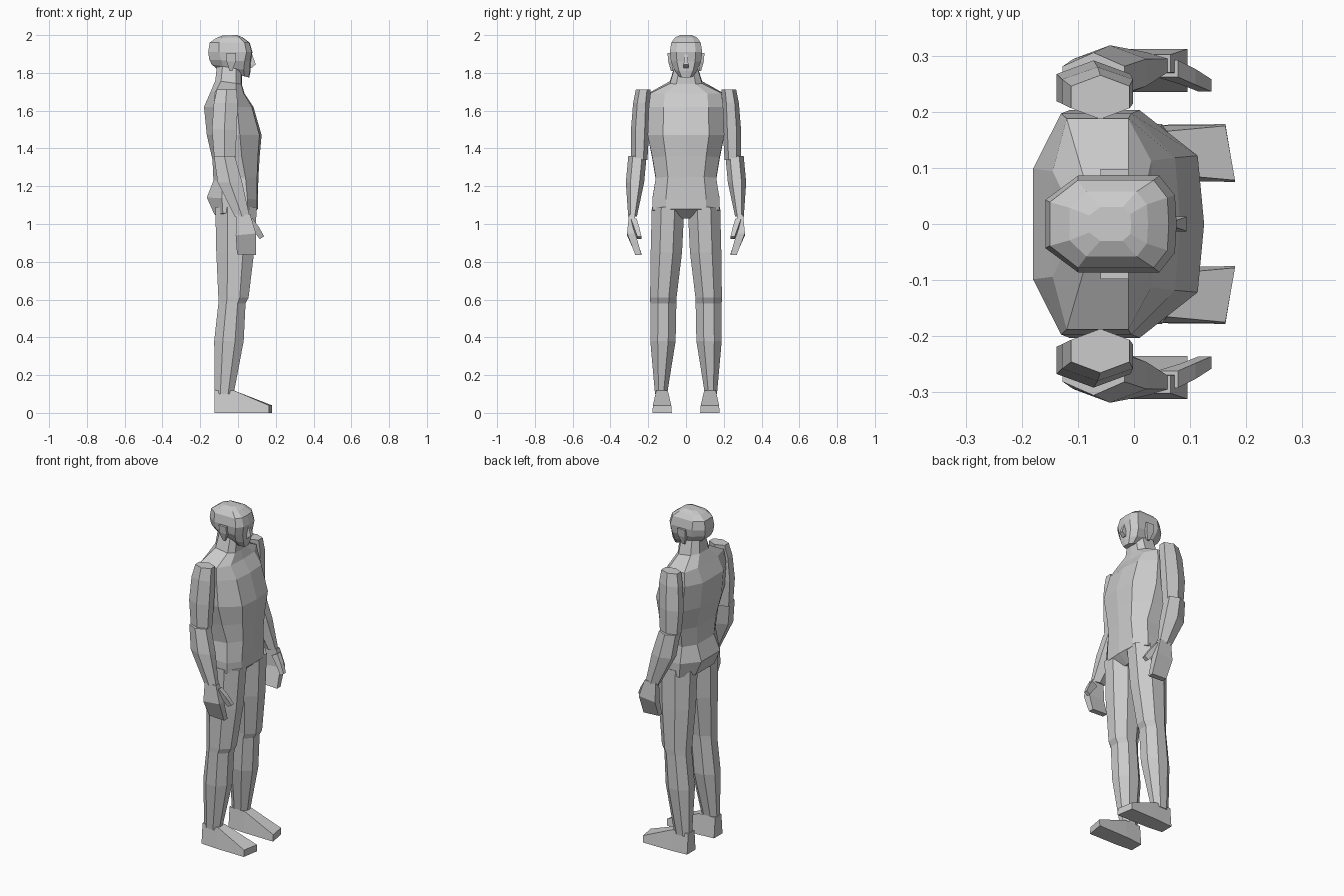
import bpy, bmesh, math


def loft(name, rings, mirror=False):
    """Skin equal-length rings of 3D points, cap both ends."""
    bm = bmesh.new()
    rows = [[bm.verts.new(p) for p in r] for r in rings]
    n = len(rows[0])
    for a, b in zip(rows, rows[1:]):
        for i in range(n):
            j = (i + 1) % n
            bm.faces.new((a[i], a[j], b[j], b[i]))
    bm.faces.new(rows[0])
    bm.faces.new(rows[-1])
    bmesh.ops.recalc_face_normals(bm, faces=bm.faces)
    mesh = bpy.data.meshes.new(name)
    bm.to_mesh(mesh)
    bm.free()
    ob = bpy.data.objects.new(name, mesh)
    bpy.context.collection.objects.link(ob)
    if mirror:
        m = ob.modifiers.new("Mirror", 'MIRROR')
        m.use_axis = (False, True, False)
        m.use_mirror_merge = False
    return ob


def body_ring(zf, zb, xf, xb, sf, sb, w):
    """Nine-sided symmetric section: pointed front, flat sides and back."""
    zat = lambda x: zb + (zf - zb) * (x - xb) / (xf - xb)
    half = [(xf - .1 * (xf - sf), w * .6), (sf, w), (sb, w), (xb, w * .5)]
    pts = [(xf, 0)] + half + [(x, -y) for x, y in reversed(half)]
    return [(x, y, zat(x)) for x, y in pts]


def limb_ring(cx, cy, z, rx, ry, n=8):
    k = 1 / math.cos(math.pi / n)
    return [(cx + rx * k * math.cos((i + .5) * math.tau / n),
             cy + ry * k * math.sin((i + .5) * math.tau / n), z) for i in range(n)]


def box_ring(x0, x1, y0, y1, z0, z1):
    return [(x0, y0, z0), (x1, y0, z1), (x1, y1, z1), (x0, y1, z0)]


# Torso with pelvis and neck
loft("torso", [body_ring(*s) for s in [
    (1.03, 1.03, .05, -.08, .02, -.05, .03),
    (1.08, 1.05, .105, -.125, .05, -.08, .178),
    (1.13, 1.14, .105, -.165, .05, -.085, .178),
    (1.25, 1.23, .108, -.13, .04, -.085, .160),
    (1.36, 1.34, .115, -.135, .02, -.09, .178),
    (1.47, 1.47, .125, -.165, .01, -.115, .203),
    (1.62, 1.62, .082, -.18, -.005, -.13, .197),
    (1.69, 1.70, .035, -.145, -.01, -.12, .188),
    (1.74, 1.76, .02, -.12, -.01, -.09, .085),
    (1.84, 1.86, .02, -.11, -.01, -.08, .055)]])

# Head
loft("head", [body_ring(*s) for s in [
    (1.775, 1.82, .06, -.11, .035, -.06, .036),
    (1.81, 1.845, .066, -.14, .03, -.08, .062),
    (1.86, 1.87, .068, -.152, .035, -.09, .080),
    (1.91, 1.91, .076, -.158, .045, -.10, .086),
    (1.96, 1.96, .062, -.15, .035, -.10, .078),
    (1.988, 1.985, .025, -.115, .005, -.085, .058),
    (2.0, 1.998, -.005, -.08, -.02, -.06, .03)]])

# Nose
loft("nose", [box_ring(.06, x, -w, w, z, z) for x, w, z in
              [(.07, .012, 1.825), (.094, .013, 1.845), (.074, .006, 1.9)]])

# Ears
loft("ear", [box_ring(a, b, .07, y, z, z) for a, b, y, z in
             [(-.045, -.03, .08, 1.81), (-.06, -.012, .094, 1.86),
              (-.06, -.01, .098, 1.905)]], True)

# Arms
loft("upper_arm", [limb_ring(*s, 6) for s in [
    (-.06, .226, 1.712, .052, .034), (-.065, .236, 1.64, .063, .038),
    (-.072, .243, 1.50, .066, .042), (-.07, .247, 1.34, .055, .037)]], True)
loft("forearm", [limb_ring(*s, 6) for s in [
    (-.072, .257, 1.36, .055, .042), (-.043, .27, 1.22, .065, .042),
    (.022, .283, 1.04, .04, .02)]], True)

# Hands
loft("hand", [box_ring(*s) for s in [
    (-.01, .065, .27, .302, 1.05, 1.05), (-.012, .095, .268, .312, .94, .95),
    (-.005, .095, .235, .268, .84, .835)]], True)
loft("thumb", [box_ring(*s) for s in [
    (.04, .078, .262, .292, 1.01, 1.03), (.085, .11, .248, .276, .96, .985),
    (.115, .138, .236, .258, .92, .935)]], True)

# Legs
loft("leg", [limb_ring(*s) for s in [
    (-.01, .095, 1.09, .11, .086), (-.015, .104, .85, .10, .083),
    (-.024, .12, .61, .08, .07), (-.032, .12, .58, .072, .069),
    (-.048, .122, .38, .078, .067), (-.073, .132, .10, .050, .032)]], True)

# Feet
loft("foot", [[(x0, y0, 0), (x1, y1, 0), (x1, y1 - t, z), (x0, y0 + t, z)]
              for x0, x1, y0, y1, t, z in [
    (-.125, -.125, .088, .168, .01, .12), (-.02, -.02, .078, .176, .018, .118),
    (.18, .163, .075, .178, .003, .04)]], True)
